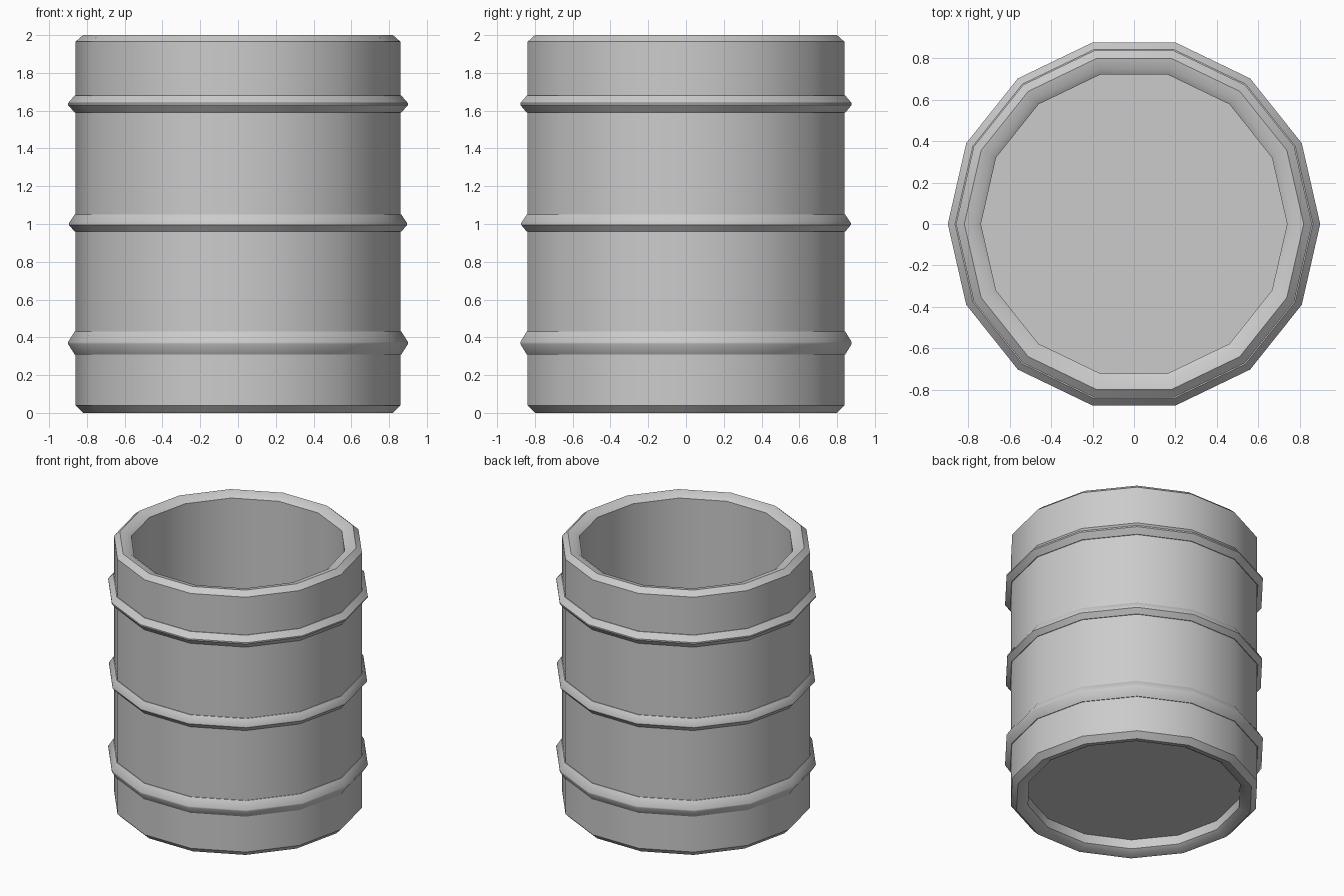
import bpy, bmesh, math

if "Cube" in bpy.data.objects:
    bpy.data.objects.remove(bpy.data.objects["Cube"])

SIDES = 14


def lathe(name, profile, closed=False):
    """Revolve (radius, z) points around z; radius 0 makes a centre point."""
    bm = bmesh.new()
    verts = [bm.verts.new((r, 0, z)) for r, z in profile]
    pairs = list(zip(verts, verts[1:]))
    if closed:
        pairs.append((verts[-1], verts[0]))
    edges = [bm.edges.new(p) for p in pairs]
    bmesh.ops.spin(bm, geom=verts + edges, cent=(0, 0, 0), axis=(0, 0, 1),
                   angle=math.tau, steps=SIDES)
    bmesh.ops.remove_doubles(bm, verts=bm.verts, dist=0.0005)
    bmesh.ops.recalc_face_normals(bm, faces=bm.faces)
    mesh = bpy.data.meshes.new(name)
    bm.to_mesh(mesh)
    bm.free()
    obj = bpy.data.objects.new(name, mesh)
    bpy.context.collection.objects.link(obj)
    bpy.ops.object.select_all(action='DESELECT')
    obj.select_set(True)
    bpy.context.view_layer.objects.active = obj
    bpy.ops.object.shade_smooth_by_angle(angle=math.radians(35))
    return obj


# Open drum: recessed base, rounded rims, straight walls, hollow inside
lathe("barrel_body", [
    (0, 0.10), (0.74, 0.10), (0.74, 0.03), (0.77, 0.01), (0.82, 0.0),
    (0.86, 0.04), (0.86, 1.965),
    (0.82, 2.0), (0.77, 1.99), (0.74, 1.97), (0.74, 0.12), (0, 0.12)])

# Raised hoops: name, bottom, peak, top, peak radius
for name, low, mid, high, r in [("lower_hoop", 0.31, 0.37, 0.43, 0.90),
                                ("middle_hoop", 0.96, 1.0, 1.05, 0.895),
                                ("upper_hoop", 1.59, 1.635, 1.68, 0.90)]:
    lathe(name, [(0.84, low), (0.865, low), (r, mid - 0.005), (r, mid + 0.005),
                 (0.865, high), (0.84, high)], closed=True)
